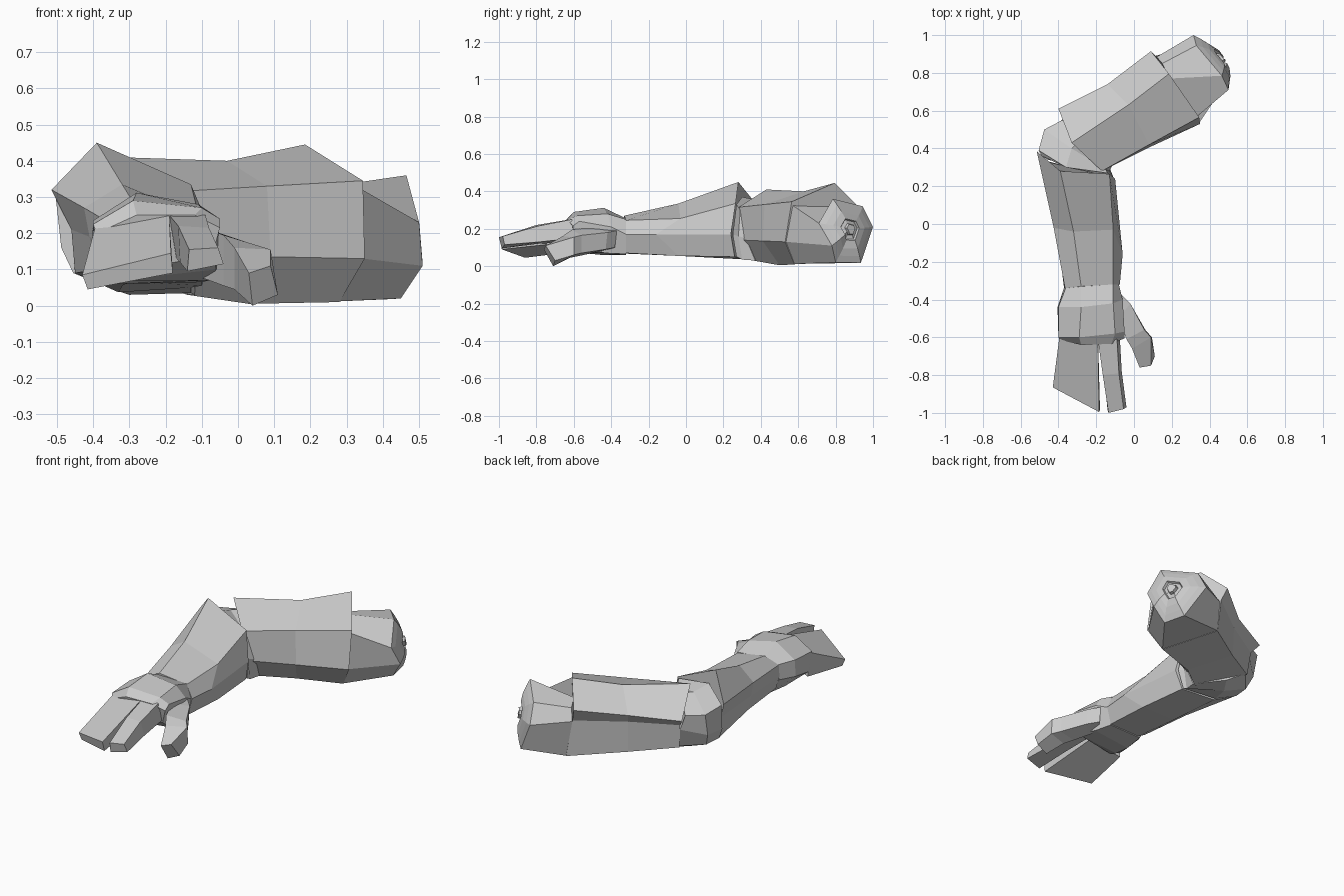
import bpy, bmesh
from mathutils import Vector


def loft(name, rings):
    """Join matching rings of points into a closed flat-shaded solid."""
    bm = bmesh.new()
    loops = [[bm.verts.new(p) for p in r] for r in rings]
    n = len(loops[0])
    for a, b in zip(loops, loops[1:]):
        for i in range(n):
            j = (i + 1) % n
            bm.faces.new((a[i], a[j], b[j], b[i]))
    bm.faces.new(loops[0][::-1])
    bm.faces.new(loops[-1])
    bmesh.ops.recalc_face_normals(bm, faces=bm.faces)
    mesh = bpy.data.meshes.new(name)
    bm.to_mesh(mesh)
    bm.free()
    obj = bpy.data.objects.new(name, mesh)
    bpy.context.collection.objects.link(obj)
    return obj


def shrink(ring, centre, f, shift=(0, 0, 0)):
    c = Vector(centre)
    return [c + (Vector(p) - c) * f + Vector(shift) for p in ring]


# Upper arm: top ridge, front top, front bottom, underside, back, back lip
arm_elbow = [(-.33, .43, .41), (-.17, .28, .315), (-.16, .29, .14), (-.14, .36, .03),
             (-.35, .56, .09), (-.365, .575, .23), (-.40, .61, .275)]
arm_mid = [(-.03, .63, .40), (.08, .42, .33), (.09, .41, .135), (.03, .50, .005),
           (-.12, .71, .06), (-.125, .715, .24), (-.14, .74, .29)]
arm_shoulder = [(.185, .795, .445), (.345, .565, .345), (.35, .53, .13), (.28, .58, .01),
                (.15, .90, .035), (.115, .89, .25), (.09, .915, .325)]
loft("upper_arm", [arm_elbow, arm_mid, arm_shoulder])

# Shoulder stub, ending in stepped rings
stub_start = [(.19, .77, .32), (.335, .57, .325), (.345, .535, .13), (.28, .58, .012),
              (.15, .90, .037), (.12, .885, .24), (.15, .85, .30)]
stub_end = [(.465, .785, .36), (.50, .71, .23), (.51, .78, .11), (.45, .80, .02),
            (.42, .935, .018), (.315, 1.0, .21), (.33, .945, .32)]
mid = (.445, .87, .20)
rim = shrink(stub_end, mid, .8, (.012, .006, 0))
loft("shoulder", [stub_start, stub_end, rim,
                  shrink(stub_end, mid, .58, (.022, .010, 0)),
                  shrink(stub_end, mid, .34, (.025, .012, 0)),
                  shrink(stub_end, mid, .30, (.012, .006, 0)),
                  shrink(stub_end, mid, .18, (.014, .007, 0)),
                  shrink(stub_end, mid, .15, (.030, .015, 0))])

# Forearm: top ridge, inner top, inner side, underside, outer side
fore_elbow = [(-.39, .28, .45), (-.13, .265, .335), (-.10, .24, .17), (-.13, .26, .05),
              (-.33, .30, .037), (-.45, .33, .09), (-.46, .33, .21), (-.515, .385, .32)]
fore_mid = [(-.32, -.04, .335), (-.11, -.03, .255), (-.06, -.16, .17), (-.10, -.04, .055),
            (-.32, -.04, .055), (-.39, -.02, .10), (-.41, -.02, .19), (-.425, -.02, .27)]
fore_wrist = [(-.28, -.33, .27), (-.11, -.32, .245), (-.075, -.32, .17), (-.10, -.32, .07),
              (-.30, -.32, .067), (-.355, -.33, .10), (-.37, -.34, .17), (-.365, -.34, .235)]
loft("forearm", [fore_elbow, fore_mid, fore_wrist])

# Elbow joining the two arm halves
joint_start = [(-.36, .30, .37), (-.14, .27, .33), (-.11, .25, .17), (-.13, .27, .05),
               (-.33, .31, .04), (-.455, .34, .09), (-.488, .36, .16), (-.505, .39, .315)]
joint_mid = [(-.33, .40, .35), (-.15, .29, .30), (-.13, .28, .16), (-.13, .30, .035),
             (-.30, .42, .03), (-.44, .44, .085), (-.47, .47, .16), (-.475, .50, .29)]
joint_end = [(-.28, .45, .35), (-.14, .31, .30), (-.11, .32, .15), (-.12, .37, .03),
             (-.25, .50, .045), (-.34, .56, .095), (-.36, .57, .20), (-.38, .55, .28)]
loft("elbow", [joint_start, joint_mid, joint_end])

# Palm
palm_wrist = [(-.28, -.33, .26), (-.11, -.32, .25), (-.08, -.32, .17), (-.10, -.32, .065),
              (-.31, -.32, .06), (-.37, -.335, .15), (-.36, -.335, .235)]
palm_mid = [(-.28, -.44, .312), (-.11, -.42, .28), (-.06, -.40, .21), (-.08, -.43, .07),
            (-.33, -.45, .06), (-.405, -.44, .14), (-.40, -.44, .235)]
palm_knuckle = [(-.29, -.60, .29), (-.10, -.58, .27), (-.05, -.57, .24), (-.06, -.56, .10),
                (-.33, -.55, .07), (-.39, -.58, .11), (-.40, -.60, .225)]
palm_front = [(-.28, -.64, .25), (-.12, -.635, .25), (-.05, -.605, .215), (-.07, -.60, .14),
              (-.33, -.60, .09), (-.385, -.61, .12), (-.39, -.615, .20)]
loft("palm", [palm_wrist, palm_mid, palm_knuckle, palm_front])

# Joined outer fingers, forefinger and thumb
loft("outer_fingers", [
    [(-.395, -.60, .215), (-.19, -.63, .25), (-.19, -.61, .13), (-.385, -.58, .08)],
    [(-.43, -.865, .085), (-.185, -.995, .145), (-.18, -.985, .09), (-.415, -.86, .045)]])
loft("forefinger", [
    [(-.19, -.62, .25), (-.09, -.61, .25), (-.075, -.60, .15), (-.17, -.61, .13)],
    [(-.165, -.80, .22), (-.08, -.79, .215), (-.065, -.78, .13), (-.16, -.79, .12)],
    [(-.135, -1.0, .155), (-.055, -.98, .16), (-.04, -.97, .115), (-.14, -.985, .095)]])
loft("thumb", [
    [(-.12, -.42, .21), (-.07, -.37, .19), (-.07, -.38, .10), (-.11, -.44, .08)],
    [(-.08, -.50, .21), (-.02, -.42, .18), (-.02, -.43, .09), (-.08, -.50, .07)],
    [(-.04, -.61, .195), (.055, -.56, .165), (.06, -.56, .07), (-.04, -.57, .055)],
    [(-.01, -.66, .16), (.09, -.60, .155), (.095, -.60, .06), (-.01, -.62, .045)],
    [(.03, -.76, .09), (.09, -.75, .11), (.11, -.70, .03), (.04, -.71, .0)]])
